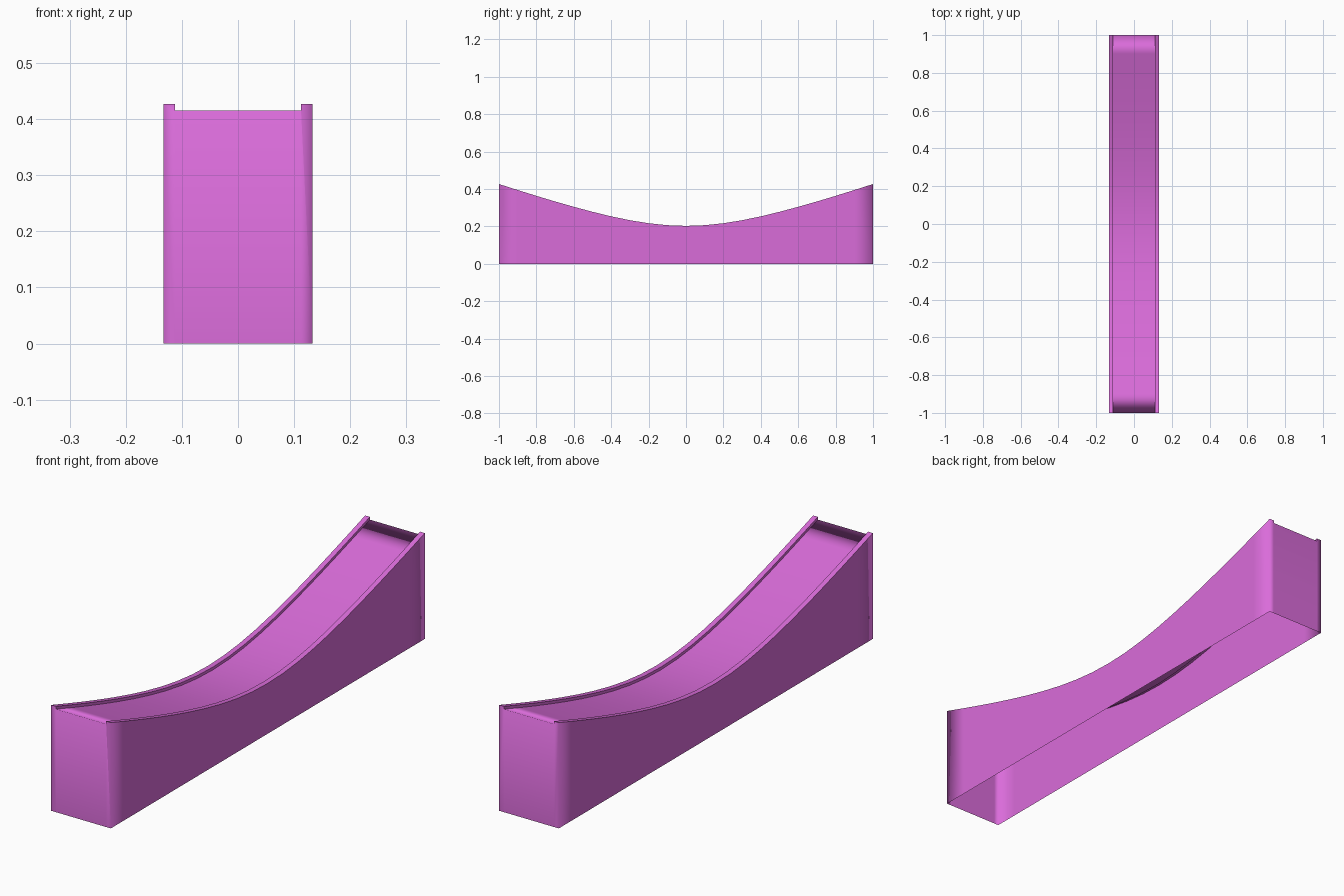
import bpy, bmesh, math

cube = bpy.data.objects.get("Cube")
if cube:
    bpy.data.objects.remove(cube, do_unlink=True)

HALF_WIDTH, INNER = 0.133, 0.112   # outer wall and inner face of the rails
LIP = 0.0115                       # rail height above the track
SEGMENTS = 20


def rail_height(y):
    """Valley curve: round in the middle, nearly straight at the ends."""
    a = 0.178
    return 0.203 + math.hypot(a, 0.36 * y) - a


def section(bm, y):
    """Open cross-section: wall, rail, lip, track, lip, rail, wall."""
    h = rail_height(y)
    half = [(HALF_WIDTH, 0), (HALF_WIDTH, h), (INNER, h), (INNER, h - LIP)]
    points = [(-x, z) for x, z in half] + half[::-1]
    return [bm.verts.new((x, y, z)) for x, z in points]


bm = bmesh.new()
rings = [section(bm, -1 + 2 * i / SEGMENTS) for i in range(SEGMENTS + 1)]

# Long faces; rail tops and lips keep hard edges
rail_faces = []
for a, b in zip(rings, rings[1:]):
    for k in range(7):
        face = bm.faces.new((a[k], a[k + 1], b[k + 1], b[k]))
        if k in (1, 2, 4, 5):
            rail_faces.append(face)

# End walls: a panel below the track and a post below each rail
for ring in (rings[0], rings[-1]):
    y = ring[0].co.y
    foot_r = bm.verts.new((-INNER, y, 0))
    foot_l = bm.verts.new((INNER, y, 0))
    bm.faces.new((foot_r, foot_l, ring[4], ring[3]))
    bm.faces.new((ring[0], foot_r, ring[3], ring[2], ring[1]))
    bm.faces.new((foot_l, ring[7], ring[6], ring[5], ring[4]))

# Outward normals, smooth shading apart from the rails
bmesh.ops.recalc_face_normals(bm, faces=bm.faces[:])
bm.normal_update()
track = max(bm.faces, key=lambda f: f.calc_area() * (abs(f.normal.z) > 0.9))
if track.normal.z < 0:
    bmesh.ops.reverse_faces(bm, faces=bm.faces[:])
for face in bm.faces:
    face.smooth = True
for face in rail_faces:
    for edge in face.edges:
        along = abs(edge.verts[0].co.y - edge.verts[1].co.y) > 0.01
        if along or len({f in rail_faces for f in edge.link_faces}) > 1:
            edge.smooth = False

mesh = bpy.data.meshes.new("valley_track")
bm.to_mesh(mesh)
bm.free()
track_obj = bpy.data.objects.new("valley_track", mesh)
bpy.context.collection.objects.link(track_obj)

# Single pink plastic colour
color = (0.7, 0.15, 0.7, 1)
mat = bpy.data.materials.new("orchid_pink")
mat.use_nodes = True
mat.diffuse_color = color
mat.node_tree.nodes["Principled BSDF"].inputs["Base Color"].default_value = color
mesh.materials.append(mat)
